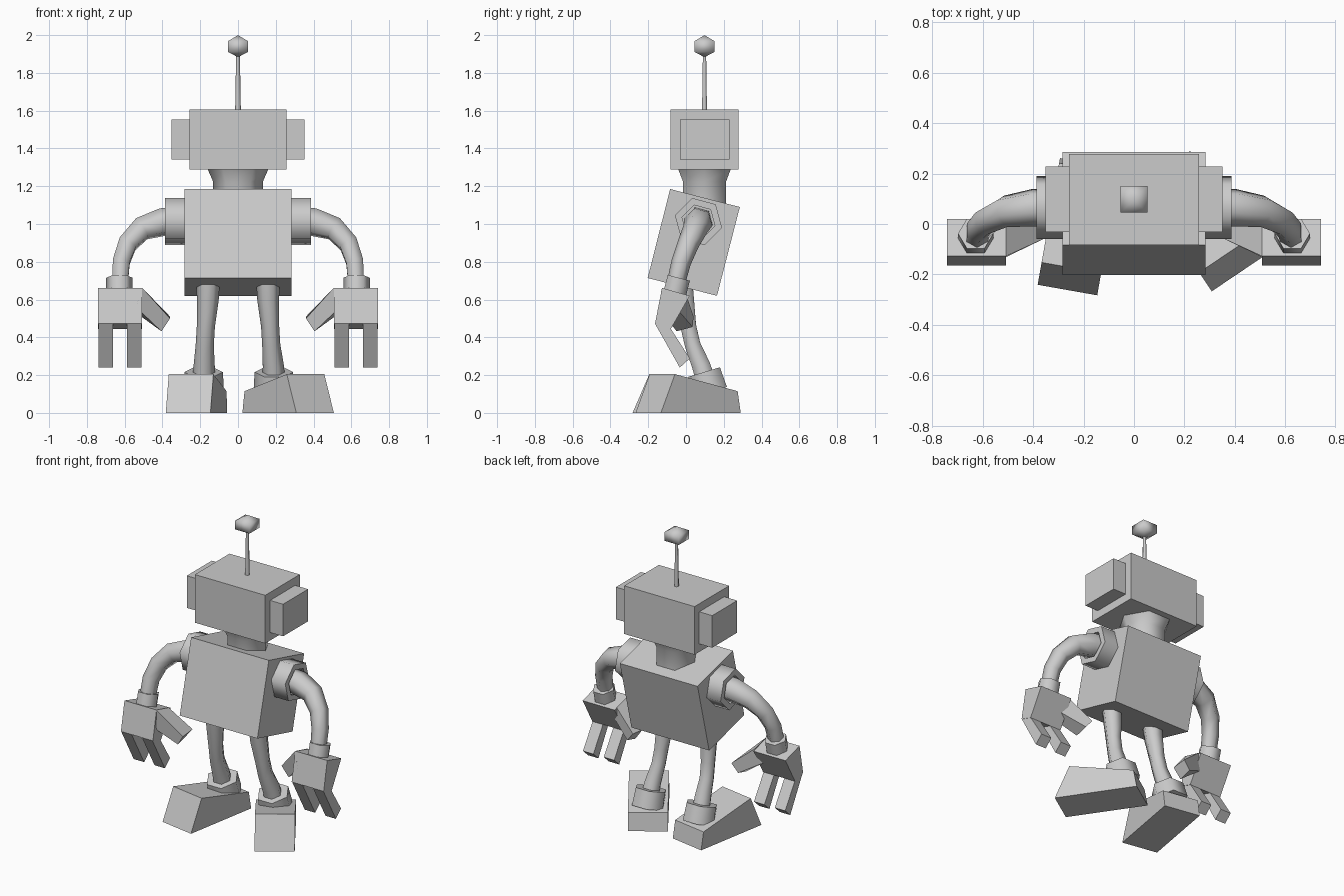
import bpy, bmesh, math
from mathutils import Vector, Matrix

if "Cube" in bpy.data.objects:
    bpy.data.objects.remove(bpy.data.objects["Cube"], do_unlink=True)

grey = bpy.data.materials.new("plain_grey")
grey.use_nodes = True
COL = (0.6, 0.6, 0.6, 1)
grey.diffuse_color = COL
grey.node_tree.nodes["Principled BSDF"].inputs["Base Color"].default_value = COL


def loft(name, rings, smooth=0):
    """Skin a closed solid through rings with equal point counts."""
    bm = bmesh.new()
    loops = [[bm.verts.new(p) for p in ring] for ring in rings]
    n = len(loops[0])
    for a, b in zip(loops, loops[1:]):
        for i in range(n):
            j = (i + 1) % n
            bm.faces.new((a[i], a[j], b[j], b[i]))
    bm.faces.new(loops[0])
    bm.faces.new(loops[-1])
    bmesh.ops.remove_doubles(bm, verts=bm.verts, dist=1e-5)
    bmesh.ops.recalc_face_normals(bm, faces=bm.faces)
    me = bpy.data.meshes.new(name)
    bm.to_mesh(me)
    bm.free()
    me.materials.append(grey)
    ob = bpy.data.objects.new(name, me)
    bpy.context.collection.objects.link(ob)
    if smooth:
        bpy.ops.object.select_all(action='DESELECT')
        ob.select_set(True)
        bpy.context.view_layer.objects.active = ob
        bpy.ops.object.shade_smooth_by_angle(angle=math.radians(smooth))
    return ob


def tube(name, pts, radii, ref=(1, 0, 0), sides=6, axis=None, smooth=65, roll=0):
    """Sweep a polygon along a path; ref points at the first corner."""
    pts = [Vector(p) for p in pts]
    rings = []
    for i, (p, r) in enumerate(zip(pts, radii)):
        t = Vector(axis) if axis else pts[min(i + 1, len(pts) - 1)] - pts[max(i - 1, 0)]
        t.normalize()
        u = Vector(ref)
        u = (u - t * u.dot(t)).normalized()
        v = t.cross(u)
        ang = [roll + 2 * math.pi * k / sides for k in range(sides)]
        rings.append([p + r * (math.cos(a) * u + math.sin(a) * v) for a in ang])
    return loft(name, rings, smooth)


def prism(name, x0, x1, profile):
    """Extrude a (y, z) profile along x."""
    return loft(name, [[(x, y, z) for y, z in profile] for x in (x0, x1)])


def box(name, x, y0, y1, z0, z1):
    return prism(name, x[0], x[1], [(y0, z0), (y1, z0), (y1, z1), (y0, z1)])


# Head, ears, antenna and neck
box("head", (-.257, .257), -.083, .278, 1.289, 1.607)
for side, s in (("left", 1), ("right", -1)):
    box(side + "_ear", (s * .257, s * .352), -.032, .229, 1.342, 1.554)
tube("antenna_rod", [(0, .098, 1.6), (0, .098, 1.9)], [.015, .01])
q = .053 * math.sqrt(2)
tube("antenna_ball", [(0, .098, z) for z in (1.883, 1.911, 1.968, 2.0)],
     [1e-6, q, q, 1e-6], sides=4, roll=math.pi / 4, smooth=100)
tube("neck", [(0, .098, z) for z in (1.08, 1.225, 1.289)], [.132, .132, .16])

# Forward-leaning torso
prism("torso", -.284, .284, [(-.084, 1.185), (.285, 1.09), (.164, .62), (-.203, .714)])

TILT = (0, .966, -.259)
PALM = [(-.127, .662), (-.164, .472), (-.08, .445), (.02, .62)]
FINGER = [(-.164, .472), (-.033, .24), (.02, .288), (-.08, .445)]

for side, s in (("left", 1), ("right", -1)):
    def m(*pts):
        return [(s * x, y, z) for x, y, z in pts]

    # Shoulder socket with a shallow recess
    tube(side + "_shoulder",
         m(*[(x, .066, 1.013) for x in (.27, .386, .386, .35)]),
         [.129, .129, .09, .09], ref=TILT, axis=(s, 0, 0))
    # Curved arm
    tube(side + "_arm",
         m((.34, .066, 1.013), (.40, .065, 1.01), (.51, .05, .975), (.585, .012, .895),
           (.618, -.025, .80), (.625, -.055, .68)),
         [.078, .077, .066, .057, .052, .048], ref=TILT)
    # Wrist and hand
    tube(side + "_wrist", m((.628, -.038, .715), (.628, -.060, .63)), [.07, .07])
    prism(side + "_palm", s * .507, s * .741, PALM)
    for k, x in (("inner", .511), ("outer", .663)):
        prism(f"{side}_{k}_finger", s * x, s * (x + .076), FINGER)
    loft(side + "_thumb", [
        m((.507, -.127, .662), (.507, .0, .63), (.54, -.03, .53), (.54, -.147, .56)),
        m((.36, -.06, .50), (.36, .04, .51), (.405, .035, .455), (.405, -.05, .432))])

    # Leg with a bent knee, and ankle cuff
    ax = .19 if s > 0 else .182
    tube(side + "_leg",
         m((.158, -.02, .70), (.160, -.008, .60), (.170, .012, .46), (.176, .035, .36),
           (ax - .003, .08, .25), (ax, .105, .17)),
         [.062, .058, .048, .048, .056, .06])
    tube(side + "_ankle", m((ax, .095, .216), (ax, .127, .11)), [.102, .108])

# Wedge feet, each turned outwards by its own angle
L = .51
FOOT = [(-L, 0), (-L + .09, .205), (-.02, .115), (0, 0)]
for side, toe, yaw in (("left", (.408, -.2), 34), ("right", (-.264, -.262), -10)):
    foot = prism(side + "_foot", -.12, .12, [(y + L, z) for y, z in FOOT])
    foot.matrix_world = (Matrix.Translation((toe[0], toe[1], 0))
                         @ Matrix.Rotation(math.radians(yaw), 4, 'Z'))
